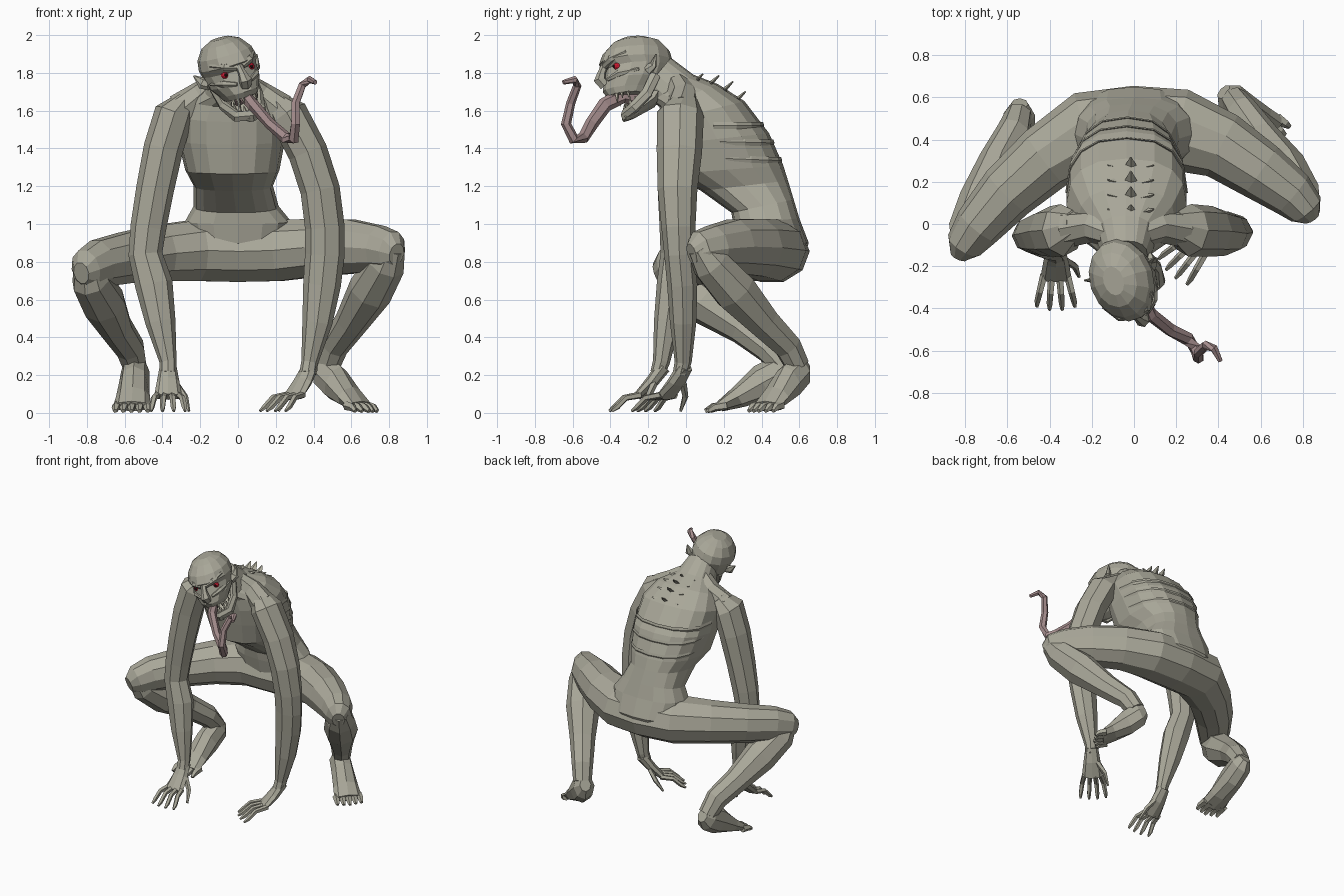
import bpy, bmesh
from math import sin, cos, pi, radians
from mathutils import Vector, Matrix


def material(name, r, g, b):
    m = bpy.data.materials.new(name)
    m.diffuse_color = (r, g, b, 1)
    return m


SKIN = material("skin", 0.40, 0.39, 0.32)
FLESH = material("flesh", 0.38, 0.27, 0.27)
RED = material("eye_red", 0.6, 0.01, 0.03)
DARK = material("pupil_dark", 0.02, 0.01, 0.01)
TOOTH = material("tooth", 0.5, 0.47, 0.38)
I = Matrix()


def ring(c, u, v, n, p=1.0):
    def s(k):
        return abs(k) ** p * (1 if k >= 0 else -1)
    return [c + u * s(cos(2 * pi * i / n)) + v * s(sin(2 * pi * i / n)) for i in range(n)]


def loft(name, rings, mat=SKIN, M=I):
    bm = bmesh.new()
    vs = [[bm.verts.new(M @ p) for p in r] for r in rings]
    n = len(vs[0])
    for a, b in zip(vs, vs[1:]):
        for i in range(n):
            bm.faces.new((a[i], a[(i + 1) % n], b[(i + 1) % n], b[i]))
    bm.faces.new(vs[0][::-1])
    bm.faces.new(vs[-1])
    bmesh.ops.recalc_face_normals(bm, faces=bm.faces)
    me = bpy.data.meshes.new(name)
    bm.to_mesh(me)
    bm.free()
    me.materials.append(mat)
    ob = bpy.data.objects.new(name, me)
    bpy.context.collection.objects.link(ob)
    return ob


def tube(name, pts, n=8, ref=(0, 0, 1), mat=SKIN, M=I):
    """Loft along points (x, y, z, half width[, half height])."""
    P = [Vector(p[:3]) for p in pts]
    rings = []
    for i, p in enumerate(pts):
        t = (P[min(i + 1, len(P) - 1)] - P[max(i - 1, 0)]).normalized()
        side = t.cross(Vector(ref)).normalized()
        rings.append(ring(P[i], side * p[3], side.cross(t) * p[-1], n))
    return loft(name, rings, mat, M)


def section(x, fy, fz, by, bz, w):
    f, b = Vector((x, fy, fz)), Vector((x, by, bz))
    return ring((f + b) / 2, Vector((w, 0, 0)), (b - f) / 2, 16, 0.8)


# Torso and neck: centre x, front y z, back y z, half width
TORSO = [(0, .34, .78, .60, .76, .16), (0, .27, .90, .65, .90, .26),
         (0, .25, 1.0, .60, 1.03, .28), (-.01, .24, 1.06, .57, 1.13, .225),
         (-.025, .08, 1.175, .54, 1.23, .21), (-.03, -.08, 1.265, .515, 1.31, .25),
         (-.035, -.11, 1.42, .44, 1.48, .285), (-.035, -.13, 1.54, .31, 1.65, .285),
         (-.035, -.14, 1.62, .17, 1.74, .23), (-.04, -.18, 1.65, .04, 1.79, .14),
         (-.04, -.23, 1.70, -.08, 1.88, .105)]
loft("torso", [section(*s) for s in TORSO])

# Ribs wrapping the back
for k, f in enumerate((0.15, 0.7, 1.25)):
    i = 5 + int(f)
    s = [a + (b - a) * (f % 1) for a, b in zip(TORSO[i], TORSO[i + 1])]
    pts = section(s[0], s[1], s[2] + .07, s[3], s[4], s[5])[0:9]
    tube(f"rib_{k}", [(*p, .006, .018) for p in pts], 4)

# Spikes along the spine, with small ones pointing to both sides
for y, z, h in ((.05, 1.765, .05), (.12, 1.745, .07), (.19, 1.71, .075), (.26, 1.66, .07)):
    tube("spine_spike", [(-.015, y - .02, z - .03, .018, .05),
                         (-.015, y + h * .8, z + h * .6, .004)], 4, (1, 0, 0))
    for s in (-1, 1):
        tube("side_spike", [(-.015 + s * .03, y, z - .02, .03, .03),
                            (-.015 + s * .11, y + .02, z + .005, .003)], 4)

# Shoulder muscles
for s, x in ((-1, -.31), (1, .23)):
    tube("shoulder_muscle", [(-.04 + s * .05, -.06, 1.76, .06), (-.04 + s * .15, -.01, 1.68, .08),
                             (x, -.02, 1.60, .09)], 8)

# Arms
UP = (0, 1, 0)
tube("left_arm", [(-.28, 0, 1.66, .05, .07), (-.34, -.03, 1.58, .105, .125), (-.395, -.035, 1.40, .105, .12),
                  (-.44, -.045, 1.18, .10, .105), (-.475, -.05, .98, .095, .09), (-.49, -.055, .84, .09, .08),
                  (-.445, -.07, .68, .10, .085), (-.41, -.10, .48, .08, .07),
                  (-.37, -.13, .27, .045, .045), (-.37, -.15, .21, .045, .04)], 8, UP)
tube("right_arm", [(.19, 0, 1.66, .05, .07), (.265, -.03, 1.58, .105, .125), (.37, -.035, 1.38, .105, .12),
                   (.435, -.045, 1.18, .105, .105), (.46, -.04, .98, .105, .09), (.46, -.035, .84, .105, .08),
                   (.445, -.02, .68, .10, .08), (.42, -.015, .48, .08, .07),
                   (.38, -.015, .27, .045, .045), (.37, -.03, .21, .045, .04)], 8, UP)


def hand(name, wrist, ang, thumb, reach):
    """Palm and fingers in a local frame with -y forward."""
    M = Matrix.Translation(wrist) @ Matrix.Rotation(radians(ang), 4, 'Z')
    tube(name + "_palm", [(0, .02, .03, .045, .04), (0, -.04, -.05, .06, .035),
                          (0, -.12, -.13, .075, .022)], 8, M=M)
    for k in (-1.5, -.5, .5, 1.5):
        r = reach - abs(k) * .015
        tube(name + "_finger", [(k * .037, -.10, -.12, .019), (k * .05, -.12 - r * .45, -.135, .017),
                                (k * .058, -.12 - r * .8, -.185, .015), (k * .06, -.12 - r, -.205, .008)], 5, M=M)
    tube(name + "_thumb", [(thumb * .04, -.03, -.06, .02), (thumb * .09, -.06, -.13, .017),
                           (thumb * .11, -.11, -.205, .008)], 5, M=M)


hand("left_hand", (-.37, -.14, .215), 0, 1, .155)
hand("right_hand", (.37, -.02, .215), -42, -1, .18)

# Thighs run as one body through the hips
tube("thighs", [(-.83, -.15, .74, .045, .06), (-.805, -.10, .76, .09, .11), (-.74, -.01, .79, .115, .13),
                (-.60, .15, .82, .14, .14), (-.42, .31, .845, .16, .155), (-.22, .435, .86, .195, .17),
                (0, .455, .855, .20, .17), (.22, .445, .86, .195, .17),
                (.42, .37, .875, .16, .16), (.60, .25, .88, .14, .15), (.75, .14, .87, .115, .125),
                (.815, .07, .855, .09, .11), (.84, .03, .84, .045, .06)], 10)

# Shins
tube("left_shin", [(-.80, -.10, .80, .07), (-.78, -.04, .70, .105), (-.71, .11, .58, .12),
                   (-.645, .30, .45, .09), (-.57, .44, .34, .08), (-.545, .52, .24, .065)])
tube("right_shin", [(.82, .07, .88, .07), (.785, .13, .79, .105), (.70, .26, .645, .12),
                    (.60, .41, .48, .09), (.51, .54, .35, .075), (.475, .59, .25, .065)])


def foot(name, pos, ang, k):
    M = Matrix.Translation(pos) @ Matrix.Rotation(radians(ang), 4, 'Z') @ Matrix.Diagonal((1, k, 1, 1))
    tube(name, [(0, .07, .25, .04, .05), (0, .02, .22, .075, .095), (0, -.09, .16, .08, .10),
                (0, -.22, .085, .09, .06), (0, -.32, .035, .10, .03)], 8, M=M)
    for k in (-2, -1, 0, 1, 2):
        tube(name + "_toe", [(k * .04, -.28, .04, .026), (k * .042, -.36 + abs(k) * .008, .03, .022),
                             (k * .043, -.40 + abs(k) * .012, .01, .012)], 5, M=M)


foot("left_foot", (-.545, .50, 0), -3, 1)
foot("right_foot", (.465, .59, 0), 48, .77)

# Head, tilted and turned
H = Matrix.Translation((-.038, -.24, 1.78)) @ Matrix.Rotation(radians(18), 4, 'Z') @ Matrix.Rotation(radians(-18), 4, 'Y')
SKULL = [(.212, -.08, .06, .05), (.185, -.14, .125, .105), (.13, -.195, .17, .145),
         (.075, -.22, .18, .155), (.04, -.185, .17, .145), (-.03, -.205, .14, .135),
         (-.08, -.215, .10, .105), (-.11, -.195, .06, .09)]
loft("skull", [ring(Vector((0, (f + b) / 2, z)), Vector((w, 0, 0)), Vector((0, (b - f) / 2, 0)), 14)
               for z, f, b, w in SKULL], M=H)
tube("nose", [(0, -.19, .07, .018), (0, -.215, .02, .022), (0, -.23, -.02, .034), (0, -.205, -.05, .03)], 6, (1, 0, 0), M=H)
for s in (-1, 1):
    tube("brow", [(s * .015, -.20, .055, .018), (s * .07, -.18, .075, .022), (s * .125, -.11, .10, .01)], 6, M=H)
    tube("cheekbone", [(s * .04, -.20, -.03, .01), (s * .09, -.15, -.012, .02), (s * .135, -.05, 0, .008)], 6, M=H)
    tube("ear", [(s * .125, .0, .0, .035, .03), (s * .155, .025, .015, .032, .015), (s * .185, .035, .065, .004)], 6, UP, M=H)
    for name, r, y, mat in (("eye", .021, -.150, RED), ("pupil", .009, -.167, DARK)):
        bm = bmesh.new()
        bmesh.ops.create_icosphere(bm, subdivisions=2, radius=r,
                                   matrix=H @ Matrix.Translation((s * .075, y, .033)))
        me = bpy.data.meshes.new(name)
        bm.to_mesh(me)
        bm.free()
        me.materials.append(mat)
        bpy.context.collection.objects.link(bpy.data.objects.new(name, me))

# Open lower jaw, throat and teeth
J = H @ Matrix.Translation((.012, 0, 0))
half = [(.112, .04, -.03), (.105, -.015, -.13), (.075, -.085, -.20)]
jaw = half + [(0, -.115, -.22)] + [(-x, y, z) for x, y, z in half[::-1]]
tube("jaw_rim", [(*p, .022, .032) for p in jaw], 6, M=J)
tube("jaw_floor", [(0, .09, -.06, .10, .05), (0, .03, -.15, .095, .035), (0, -.06, -.21, .07, .022),
                   (0, -.12, -.24, .03, .015)], 8, M=J)
for k in range(-4, 5):
    a = k * radians(18)
    h = .05 if abs(k) == 2 else .03
    x, y = .08 * sin(a), -.07 - .11 * cos(a)
    tube("upper_tooth", [(x, y, -.10, .012), (x, y, -.11 - h, .002)], 4, UP, TOOTH, H)
    x, y, z = .078 * sin(a), -.01 - .10 * cos(a), -.13 - .07 * cos(a)
    tube("lower_tooth", [(x, y, z, .011), (x, y, z + .01 + h, .002)], 4, UP, TOOTH, J)

# Long curling tongue
tube("tongue", [(-.01, -.20, 1.65, .045, .025), (.03, -.33, 1.685, .045, .03), (.08, -.43, 1.63, .04, .03),
                (.17, -.50, 1.53, .036, .028), (.255, -.545, 1.455, .032), (.295, -.595, 1.45, .03),
                (.305, -.635, 1.53, .027), (.305, -.61, 1.64, .024), (.34, -.575, 1.735, .022),
                (.38, -.59, 1.765, .02), (.41, -.65, 1.75, .012)], 6, (1, 0, 0), FLESH)
